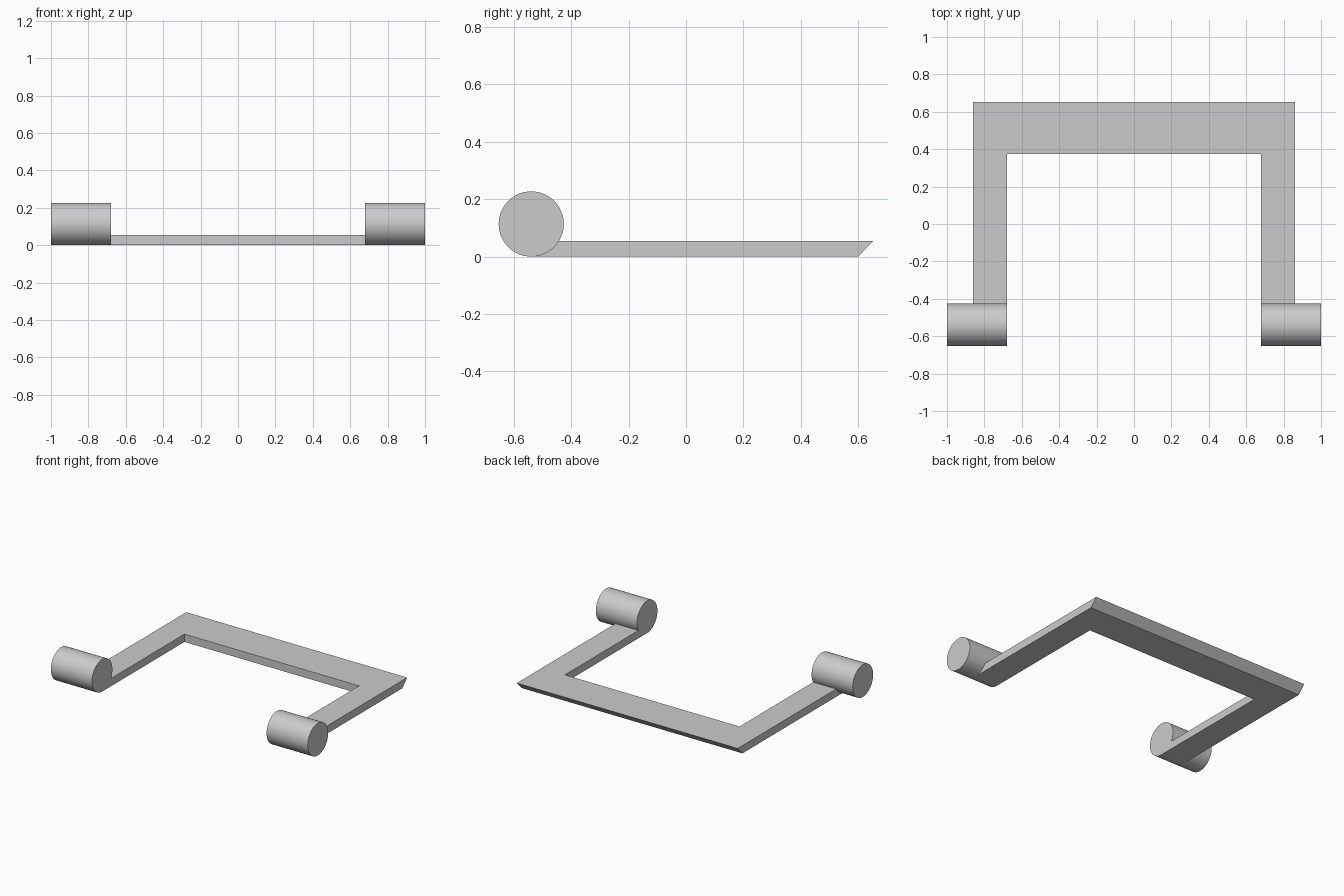
import bpy, bmesh, math

cube = bpy.data.objects.get("Cube")
if cube:
    bpy.data.objects.remove(cube, do_unlink=True)

grey = bpy.data.materials.new("plain grey")
grey.use_nodes = True
colour = (0.6, 0.6, 0.6, 1)
grey.diffuse_color = colour
grey.node_tree.nodes["Principled BSDF"].inputs["Base Color"].default_value = colour

INNER, OUTER, END = 0.68, 0.86, 1.0
BACK, BAR_FRONT, THICK, CHAMFER = 0.653, 0.375, 0.055, 0.053
RADIUS = 0.1135
AXLE_Y = RADIUS - BACK

# U-shaped frame, with its back face sloping in towards the bottom
half = [(INNER, BAR_FRONT), (INNER, AXLE_Y), (OUTER, AXLE_Y), (OUTER, BACK)]
outline = half + [(-x, y) for x, y in reversed(half)]
bm = bmesh.new()
base = bm.faces.new([bm.verts.new((x, y, 0)) for x, y in outline])
top = bmesh.ops.extrude_face_region(bm, geom=[base], use_keep_orig=True)["geom"]
for v in top:
    if isinstance(v, bmesh.types.BMVert):
        v.co.z = THICK
for v in bm.verts:
    if v.co.z == 0 and v.co.y > BAR_FRONT + 0.1:
        v.co.y -= CHAMFER
bmesh.ops.recalc_face_normals(bm, faces=bm.faces)
mesh = bpy.data.meshes.new("frame")
bm.to_mesh(mesh)
bm.free()
frame = bpy.data.objects.new("frame", mesh)
bpy.context.collection.objects.link(frame)
mesh.materials.append(grey)

# Round feet across the front end of each arm
for name, side in (("left_roller", 1), ("right_roller", -1)):
    bpy.ops.mesh.primitive_cylinder_add(
        vertices=64, radius=RADIUS, depth=END - INNER,
        location=(side * (INNER + END) / 2, AXLE_Y, RADIUS),
        rotation=(0, math.pi / 2, 0))
    roller = bpy.context.object
    roller.name = name
    roller.data.materials.append(grey)
    bpy.ops.object.shade_smooth_by_angle()
